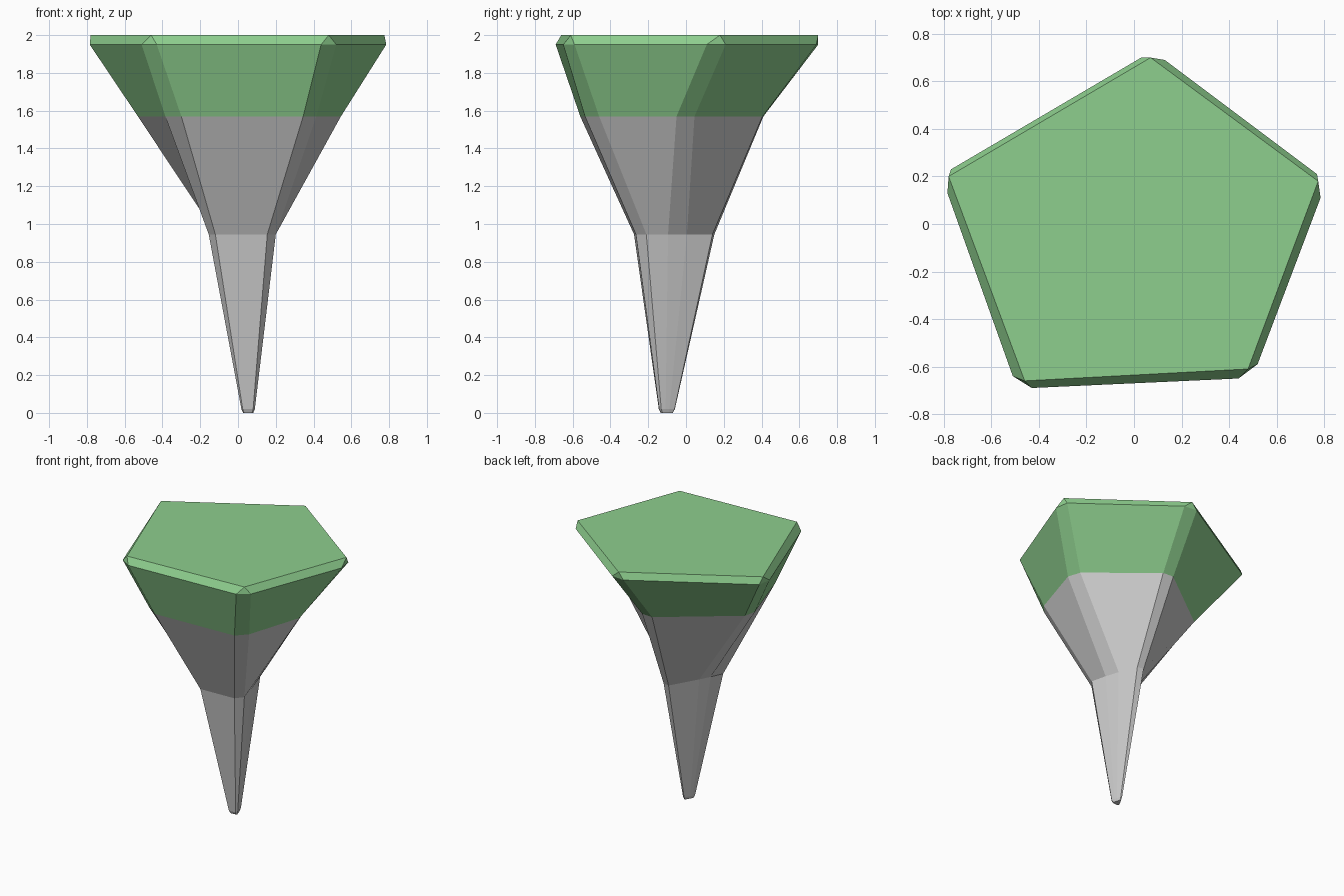
import bpy

if "Cube" in bpy.data.objects:
    bpy.data.objects.remove(bpy.data.objects["Cube"])

# Cross-sections: bevelled pentagon, two points per corner
# (order: front left, front right, right, back, left; counter-clockwise)
RIM = [(-.51, -.64), (-.43, -.69), (.44, -.65), (.52, -.59), (.785, .11),
       (.77, .21), (.13, .69), (.03, .70), (-.77, .23), (-.785, .13)]
WAIST = [(-.385, -.50), (-.30, -.56), (.345, -.535), (.415, -.46), (.545, -.05),
         (.515, .045), (.08, .405), (-.005, .41), (-.51, .03), (-.53, -.06)]
NECK = [(-.155, -.22), (-.12, -.275), (.155, -.265), (.20, -.21), (.172, -.095),
        (.14, .005), (.088, .14), (.04, .15), (-.075, -.05), (-.115, -.13)]
TOP = [(-.46, -.66), (.48, -.61), (.775, .18), (.07, .70), (-.78, .20)]


def ring(points, z):
    return [(x, y, z) for x, y in points]


def shrunk_neck(scale):
    return [(.055 + scale * (x - .03), -.105 + scale * (y + .08)) for x, y in NECK]


def bridge(a, b, n=10):
    """Quads between the rings starting at vertex a (lower) and b (upper)."""
    return [(a + i, a + (i + 1) % n, b + (i + 1) % n, b + i) for i in range(n)]


def make_object(name, verts, faces):
    mesh = bpy.data.meshes.new(name)
    mesh.from_pydata(verts, [], faces)
    mesh.update()
    obj = bpy.data.objects.new(name, mesh)
    bpy.context.collection.objects.link(obj)
    return obj


# Grey tapering stem: rounded tip, spike, flared neck
verts = (ring(shrunk_neck(.15), 0) + ring(shrunk_neck(.2), .02)
         + ring(NECK, .945) + ring(WAIST, 1.57))
faces = [tuple(reversed(range(10)))]
for k in range(3):
    faces += bridge(k * 10, k * 10 + 10)
make_object("stem", verts, faces)

# Green crown: flared sides, chamfered rim, flat pentagon top
verts = ring(WAIST, 1.57) + ring(RIM, 1.95) + ring(TOP, 2)
faces = bridge(0, 10) + [tuple(range(20, 25))]
for c in range(5):
    nxt = (c + 1) % 5
    faces.append((10 + 2 * c, 11 + 2 * c, 20 + c))
    faces.append((11 + 2 * c, 10 + 2 * nxt, 20 + nxt, 20 + c))
crown = make_object("crown", verts, faces)

green = bpy.data.materials.new("green")
green.diffuse_color = (.27, .62, .27, 1)
green.use_nodes = True
green.node_tree.nodes["Principled BSDF"].inputs["Base Color"].default_value = green.diffuse_color
crown.data.materials.append(green)
